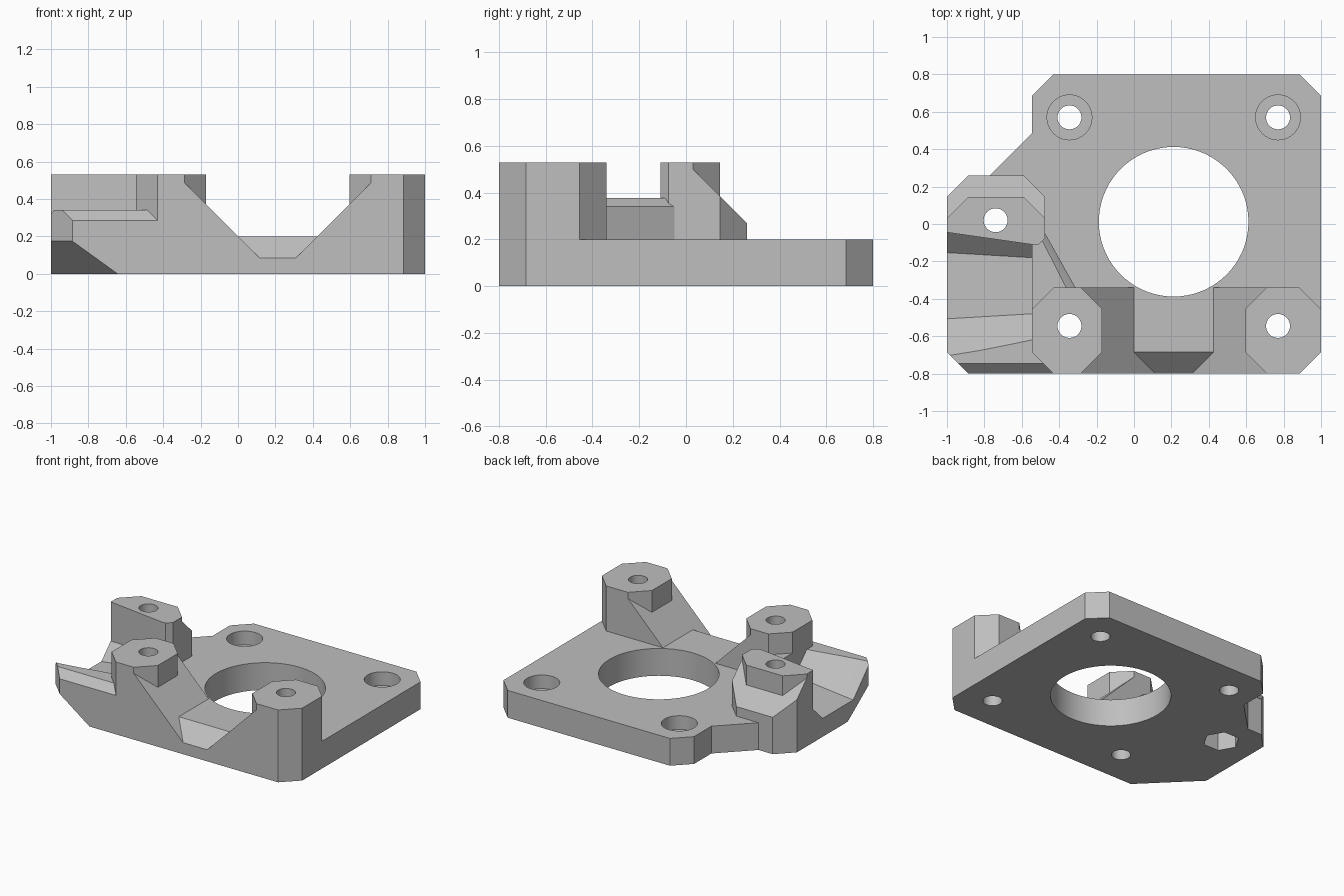
import bpy
import bmesh
from math import cos, sin, tau

cube = bpy.data.objects.get("Cube")
if cube:
    bpy.data.objects.remove(cube, do_unlink=True)

grey = bpy.data.materials.new("light_grey_plastic")
grey.use_nodes = True
colour = (0.52, 0.52, 0.52, 1)
grey.diffuse_color = colour
grey.node_tree.nodes["Principled BSDF"].inputs["Base Color"].default_value = colour


def solid(name, points):
    """Convex solid around the given corners."""
    bm = bmesh.new()
    for p in points:
        bm.verts.new(p)
    out = bmesh.ops.convex_hull(bm, input=bm.verts)
    spare = {g for g in out["geom_interior"] + out["geom_unused"]
             if isinstance(g, bmesh.types.BMVert)}
    bmesh.ops.delete(bm, geom=list(spare), context="VERTS")
    bmesh.ops.dissolve_limit(bm, angle_limit=0.005, verts=bm.verts, edges=bm.edges)
    bmesh.ops.recalc_face_normals(bm, faces=bm.faces)
    mesh = bpy.data.meshes.new(name)
    bm.to_mesh(mesh)
    bm.free()
    mesh.materials.append(grey)
    obj = bpy.data.objects.new(name, mesh)
    bpy.context.collection.objects.link(obj)
    return obj


def upright(outline, z0, z1):
    return [(x, y, z) for x, y in outline for z in (z0, z1)]


def along_x(profile, x0, x1):
    return [(x, y, z) for y, z in profile for x in (x0, x1)]


def along_y(profile, y0, y1):
    return [(x, y, z) for x, z in profile for y in (y0, y1)]


def octagon(x0, x1, y0, y1, c=0.115):
    return [(x0 + c, y0), (x1 - c, y0), (x1, y0 + c), (x1, y1 - c),
            (x1 - c, y1), (x0 + c, y1), (x0, y1 - c), (x0, y0 + c)]


def ring(x, y, r, sides):
    return [(x + r * cos(tau * i / sides), y + r * sin(tau * i / sides))
            for i in range(sides)]


def combine(body, other, operation):
    mod = body.modifiers.new(operation.lower(), "BOOLEAN")
    mod.operation = operation
    mod.solver = "EXACT"
    mod.object = other
    bpy.context.view_layer.objects.active = body
    bpy.ops.object.modifier_apply(modifier=mod.name)
    bpy.data.objects.remove(other, do_unlink=True)


TOP, PLATE, LIP = 0.53, 0.2, 0.34

# Motor plate
body = solid("motor_mount", upright(octagon(-0.545, 1, -0.8, 0.8), 0, PLATE))

parts = []
# Side base, and the diagonal corner joining it to the plate
parts.append(solid("side_base", upright(
    [(-1, -0.8), (0, -0.8), (0, 0.26), (-0.885, 0.26), (-1, 0.145)], 0, PLATE)))
parts.append(solid("diagonal_corner", upright(
    [(-0.77, 0.26), (-0.545, 0.485), (-0.4, 0.485), (-0.4, 0.2), (-0.77, 0.2)], 0, PLATE)))

# Tray with bevelled front lip
lip_front = [(-0.8, 0), (-0.8, LIP - 0.055), (-0.745, LIP)]
parts.append(solid("tray", along_x(lip_front + [(-0.05, LIP), (-0.05, 0)], -1, -0.545)))
parts.append(solid("lip", along_x(lip_front + [(-0.62, LIP), (-0.62, 0)], -1, -0.4)))

# Diagonal web with bevelled top
web = [(-0.6, -0.05), (-0.475, -0.05), (-0.475, -0.18), (-0.31, -0.345),
       (-0.31, -0.5), (-0.6, -0.5)]
web_top = [(-0.6, -0.05), (-0.51, -0.05), (-0.51, -0.195), (-0.36, -0.345),
           (-0.36, -0.5), (-0.6, -0.5)]
parts.append(solid("web", upright(web, 0, LIP) + [(x, y, 0.377) for x, y in web_top]))

# Side post: full-height column plus a sloped back
front = [(-1, -0.11), (-0.51, -0.11), (-0.475, -0.075)]
parts.append(solid("side_post", upright(
    front + [(-0.475, 0.03), (-0.59, 0.145), (-0.885, 0.145), (-1, 0.03)], 0, TOP)))
back = front + [(-0.475, 0.145), (-0.59, 0.26), (-0.885, 0.26), (-1, 0.145)]
parts.append(solid("side_post_back",
                   [(x, y, z) for x, y in back for z in (0, min(TOP - y, TOP - 0.03))
                    if y > 0 or z == 0]
                   + [(x, 0.03, TOP - 0.03) for x in (-1, -0.475)]))

# Two front posts, each with a slope falling towards the middle
for name, x0, x1, foot, way in (("left_post", 0.595, 1, 0.425, 1),
                                ("right_post", -0.545, -0.17, 0, -1)):
    parts.append(solid(name, upright(octagon(x0, x1, -0.8, -0.34), 0, TOP)))
    ramp = [(foot, 0), (foot, PLATE), (foot + way * 0.285, PLATE + 0.285),
            (foot + way * 0.285, 0)]
    parts.append(solid(name + "_ramp", along_y(ramp, -0.8, -0.34)))

for part in parts:
    combine(body, part, "UNION")

cutters = []
# Trough, flared at its open end
trough = [(-0.88, 0.6), (-0.48, 0.2), (-0.18, 0.2), (-0.11, 0.27), (-0.11, 0.6)]
flared = [(-1, 0.6), (-0.96, 0.6), (-0.509, 0.13), (-0.151, 0.13), (-0.04, 0.241), (-0.04, 0.6)]
cutters.append(solid("trough", along_x(trough, -0.965, -0.545)
                     + [(-1.035, y, z) for y, z in flared[1:]]))

# Outer front corner: upright chamfer and sloped underside
cutters.append(solid("corner_chamfer", upright(
    [(-1.2, -0.485), (-0.685, -1), (-1.2, -1)], -0.1, 0.6)))
cutters.append(solid("corner_underside", [
    ((s + d) / 2, (s - d) / 2, z)
    for s, z in ((-1.79, 0.25), (-1.375, -0.05), (-2.5, -0.05)) for d in (-1.2, 0.8)]))

# Sloped notch in the front edge
cutters.append(solid("front_notch", [
    (-0.015, -0.67, 0.215), (0.44, -0.67, 0.215),
    (0.115, -0.8, 0.085), (0.31, -0.8, 0.085), (0.115, -0.9, 0.085), (0.31, -0.9, 0.085),
    (-0.015, -0.9, 0.215), (0.44, -0.9, 0.215)]))

# Motor opening, screw holes, counterbores and nut pocket
cutters.append(solid("motor_opening", upright(ring(0.212, 0.012, 0.4, 72), -0.1, 0.7)))
for x, y in ((0.77, 0.57), (-0.345, 0.57), (-0.345, -0.545), (0.77, -0.545), (-0.74, 0.02)):
    cutters.append(solid("screw_hole", upright(ring(x, y, 0.064, 32), -0.1, 0.7)))
    if y > 0.5:
        cutters.append(solid("counterbore", upright(ring(x, y, 0.12, 40), 0.1, 0.4)))
cutters.append(solid("nut_pocket", upright(ring(-0.74, 0.02, 0.122, 6), -0.1, 0.15)))

for cutter in cutters:
    combine(body, cutter, "DIFFERENCE")

# Smooth round walls, keep the edges crisp
bpy.ops.object.select_all(action="DESELECT")
body.select_set(True)
bpy.context.view_layer.objects.active = body
bpy.ops.object.shade_smooth_by_angle(angle=0.4)
